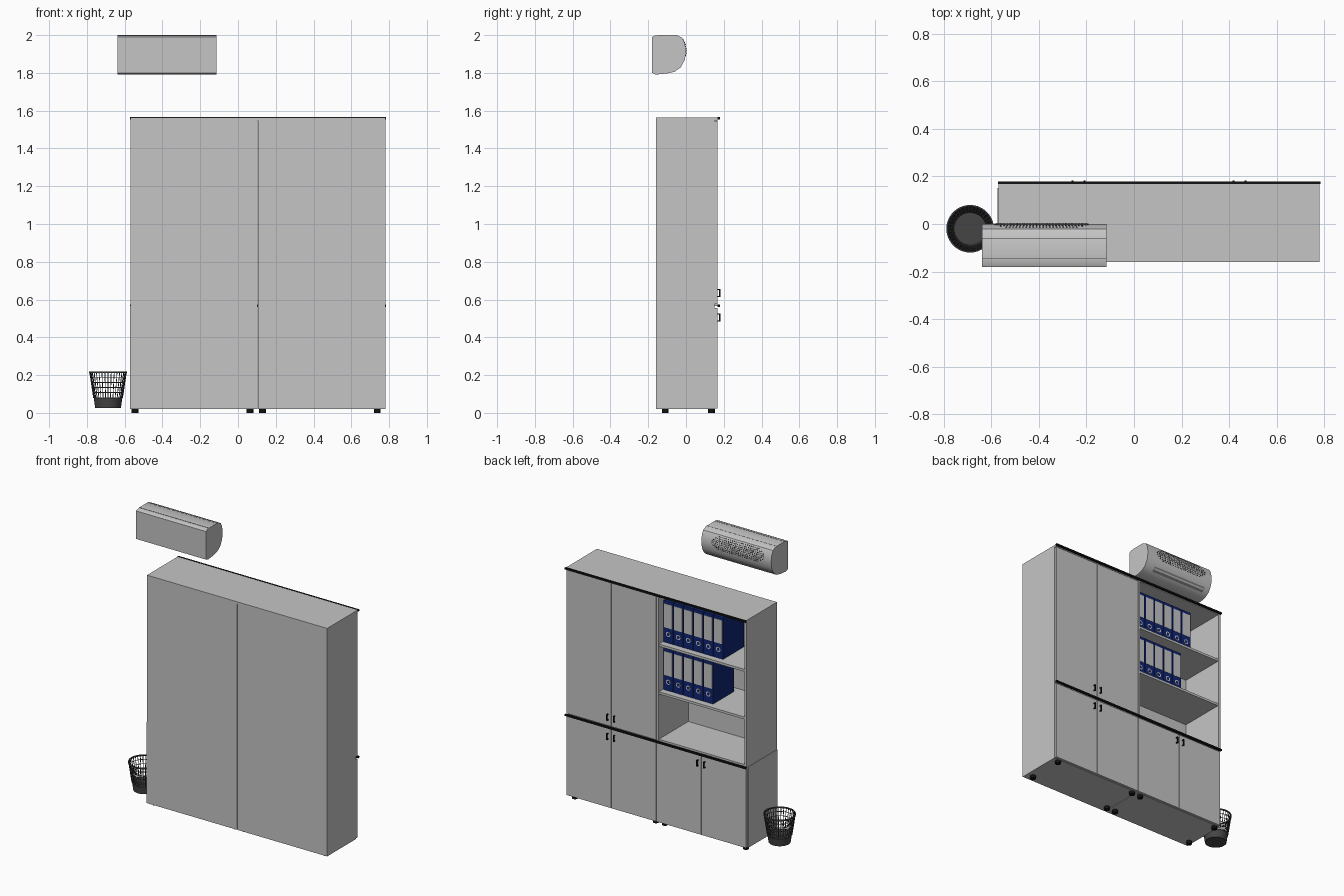
import bpy, bmesh, math
from mathutils import Vector, Matrix

if "Cube" in bpy.data.objects:
    bpy.data.objects.remove(bpy.data.objects["Cube"])


def material(name, *rgb):
    m = bpy.data.materials.new(name)
    m.use_nodes = True
    m.diffuse_color = (*rgb, 1)
    m.node_tree.nodes["Principled BSDF"].inputs["Base Color"].default_value = (*rgb, 1)
    return m


GREY = material("light grey", .56, .56, .56)
BLACK = material("black", .006, .006, .006)
BLUE = material("navy blue", .005, .018, .17)
DARK = material("dark grey", .06, .06, .06)
MID = material("mid grey", .22, .22, .22)


def finish(name, bm, mat, smooth=False):
    bmesh.ops.recalc_face_normals(bm, faces=bm.faces)
    me = bpy.data.meshes.new(name)
    bm.to_mesh(me)
    bm.free()
    me.materials.append(mat)
    ob = bpy.data.objects.new(name, me)
    bpy.context.collection.objects.link(ob)
    if smooth:
        bpy.ops.object.select_all(action='DESELECT')
        ob.select_set(True)
        bpy.context.view_layer.objects.active = ob
        bpy.ops.object.shade_smooth_by_angle(angle=math.radians(35))
    return ob


def add_box(bm, x, y, z):
    centre = Vector([(a + b) / 2 for a, b in (x, y, z)])
    size = [abs(b - a) for a, b in (x, y, z)]
    bmesh.ops.create_cube(bm, size=1, matrix=Matrix.Translation(centre) @ Matrix.Diagonal((*size, 1)))


def boxes(name, mat, *items):
    bm = bmesh.new()
    for item in items:
        add_box(bm, *item)
    return finish(name, bm, mat)


def add_disc(bm, centre, radius, depth, direction, sides=12):
    turn = Vector(direction).to_track_quat('Z', 'Y').to_matrix().to_4x4()
    bmesh.ops.create_cone(bm, cap_ends=True, segments=sides, radius1=radius, radius2=radius,
                          depth=depth, matrix=Matrix.Translation(centre) @ turn)


# Cabinet dimensions
L, M, R = -.57, .105, .78
BACK, FRONT, FLOOR, MIDZ, TOP = -.16, .167, .02, .567, 1.565
T, GAP, BODY = .016, .0025, .151

# Carcasses behind the doors
boxes("lower_left_carcass", GREY, ((M + .002, R), (BACK, BODY), (FLOOR, MIDZ)))
boxes("lower_right_carcass", GREY, ((L - .003, M - .002), (BACK, BODY), (FLOOR, MIDZ)))
boxes("upper_carcass", GREY, ((M + .002, R), (BACK, BODY), (MIDZ, TOP - T)))
boxes("cabinet_top", GREY, ((L, R), (BACK, FRONT), (TOP - T, TOP)))

# Open shelf unit
boxes("shelf_sides", GREY,
      ((L, L + T), (BACK, FRONT), (MIDZ, TOP - T)),
      ((M - T, M - .002), (BACK, FRONT), (MIDZ, TOP - T)))
boxes("shelf_back", GREY, ((L + T, M - T), (BACK, BACK + .008), (MIDZ, TOP - T)))
SHELVES = [MIDZ + T, .905, 1.228]
for z in SHELVES:
    boxes("shelf", GREY, ((L + T, M - T), (BACK + .008, FRONT - .004), (z - T, z)))

# Doors and handles
def door_pair(name, x0, x1, z0, z1, handle_z):
    mid = (x0 + x1) / 2
    boxes(name + "_doors", GREY,
          ((x0 + GAP, mid - GAP / 2), (BODY, FRONT), (z0 + GAP, z1 - GAP)),
          ((mid + GAP / 2, x1 - GAP), (BODY, FRONT), (z0 + GAP, z1 - GAP)))
    bars = []
    for side in (-1, 1):
        x = mid + side * .025
        xs = (x - .004, x + .004)
        bars.append((xs, (FRONT + .009, FRONT + .015), (handle_z - .021, handle_z + .021)))
        for end in (-1, 1):
            z = handle_z + end * .018
            bars.append((xs, (FRONT, FRONT + .012), (z - .003, z + .003)))
    boxes(name + "_handles", BLACK, *bars)


door_pair("lower_right", L, M, FLOOR, MIDZ - .008, .505)
door_pair("lower_left", M, R, FLOOR, MIDZ - .008, .505)
door_pair("upper_left", M, R, MIDZ + .006, TOP - T, .635)

# Black edge trims
for z in (MIDZ, TOP - .005):
    boxes("edge_trim", BLACK, ((L - .002, R + .004), (FRONT, FRONT + .012), (z - .006, z + .006)))

# Feet
bm = bmesh.new()
for x in (-.545, .063, .13, .737):
    for y in (-.11, .135):
        add_disc(bm, (x, y, FLOOR / 2), .018, FLOOR, (0, 0, 1), 16)
finish("feet", bm, BLACK, True)

# Binders with spine labels and finger rings
def binder_row(count, z):
    width, height, face = .075, .282, .12
    for i in range(count):
        x = M - T - .003 - width * (i + .5)
        h = width / 2 - .002
        boxes("binder", BLUE, ((x - h, x + h), (face - .225, face), (z, z + height)))
        boxes("binder_label", GREY, ((x - h + .006, x + h - .006), (face, face + .002),
                                     (z + height * .36, z + height * .93)))
        bm = bmesh.new()
        add_disc(bm, (x, face, z + height * .21), .017, .004, (0, 1, 0), 16)
        finish("finger_ring", bm, GREY)
        bm = bmesh.new()
        add_disc(bm, (x, face, z + height * .21), .010, .006, (0, 1, 0), 12)
        finish("finger_hole", bm, BLUE)


binder_row(5, SHELVES[1])
binder_row(6, SHELVES[2])

# Air conditioner body, extruded from its side profile
AX0, AX1 = -.638, -.115
CURVE = [(-.05, 2.0), (-.02, 1.986), (-.006, 1.957), (0, 1.915), (-.006, 1.87),
         (-.027, 1.83), (-.06, 1.806)]
PROFILE = [(-.18, 1.8), (-.18, 1.99), (-.165, 1.997), (-.14, 2.0)] + CURVE + [(-.1, 1.797), (-.16, 1.791)]
bm = bmesh.new()
base = bm.faces.new([bm.verts.new((AX0, y, z)) for y, z in PROFILE])
grown = bmesh.ops.extrude_face_region(bm, geom=[base])["geom"]
bmesh.ops.translate(bm, vec=(AX1 - AX0, 0, 0), verts=[v for v in grown if isinstance(v, bmesh.types.BMVert)])
finish("air_conditioner", bm, GREY, True)


def curve_y(z):
    for (y0, z0), (y1, z1) in zip(CURVE, CURVE[1:]):
        if z1 <= z <= z0:
            return y0 + (y1 - y0) * (z0 - z) / (z0 - z1)
    return CURVE[-1][0]


def curve_normal(z):
    slope = (curve_y(z + .006) - curve_y(z - .006)) / .012
    return Vector((0, 1, -slope)).normalized()


# Curved plate following the casing front, with a half width per height
def casing_plate(name, mat, z0, z1, half_width, lift, rows=14):
    bm = bmesh.new()
    last = None
    for i in range(rows + 1):
        z = z0 + (z1 - z0) * i / rows
        p = Vector((AX_MID, curve_y(z), z)) + curve_normal(z) * lift
        w = half_width(z)
        row = [bm.verts.new((p.x + s * w, p.y, p.z)) for s in (-1, 1)]
        if last:
            bm.faces.new((last[0], last[1], row[1], row[0]))
        last = row
    return finish(name, bm, mat, True)


AX_MID = (AX0 + AX1) / 2 - .012
G0, G1 = 1.888, 1.98


def grille_half(z):
    t = abs(z - (G0 + G1) / 2) / ((G1 - G0) / 2)
    return .2 - .06 * t ** 2


casing_plate("air_outlet", MID, 1.818, 1.845, lambda z: .205, .003)
casing_plate("outlet_flap", GREY, 1.828, 1.835, lambda z: .2, .005, 3)
casing_plate("intake_plate", GREY, G0, G1, grille_half, .002)

# Perforations of the intake
bm = bmesh.new()
rows, pitch = 8, .0135
for r in range(rows):
    z = G0 + (G1 - G0) * (r + .5) / rows
    n = curve_normal(z)
    half = grille_half(z) - .006
    count = int(2 * half / pitch)
    for i in range(count + 1):
        p = Vector((AX_MID - half + 2 * half * i / count, curve_y(z), z)) + n * .002
        add_disc(bm, p, .0042, .003, n, 6)
finish("intake_holes", bm, DARK)

# Casing seams
boxes("casing_seams", MID, *[((AX0, AX1), (y - .002, y + .002), (1.995, 2.0006)) for y in (-.145, -.06)])

# Waste basket
BX, BY, Z0, ZS, Z1 = -.688, -.02, .027, .08, .216


def basket_radius(z):
    return .068 + .028 * (z - Z0) / (Z1 - Z0)


def revolve(name, rings, segments, cap=False):
    bm = bmesh.new()
    last = None
    for r, z in rings:
        ring = [bm.verts.new((BX + r * math.cos(a), BY + r * math.sin(a), z))
                for a in (math.tau * i / segments for i in range(segments))]
        if last:
            for i in range(segments):
                j = (i + 1) % segments
                bm.faces.new((last[i], last[j], ring[j], ring[i]))
        elif cap:
            bm.faces.new(ring)
        last = ring
    return finish(name, bm, DARK, True)


revolve("basket_base", [(basket_radius(z), z) for z in (Z0, ZS)], 36, True)
levels = [ZS + (Z1 - ZS) * i / 5 for i in range(6)]
lattice = revolve("basket_lattice", [(basket_radius(z), z) for z in levels], 36)
wire = lattice.modifiers.new("Slats", 'WIREFRAME')
wire.thickness = .006
wire.use_even_offset = False
rim = [(.094, Z1 - .006), (.1, Z1 - .006), (.1, Z1 + .003), (.094, Z1 + .003), (.094, Z1 - .006)]
revolve("basket_rim", rim, 36)
